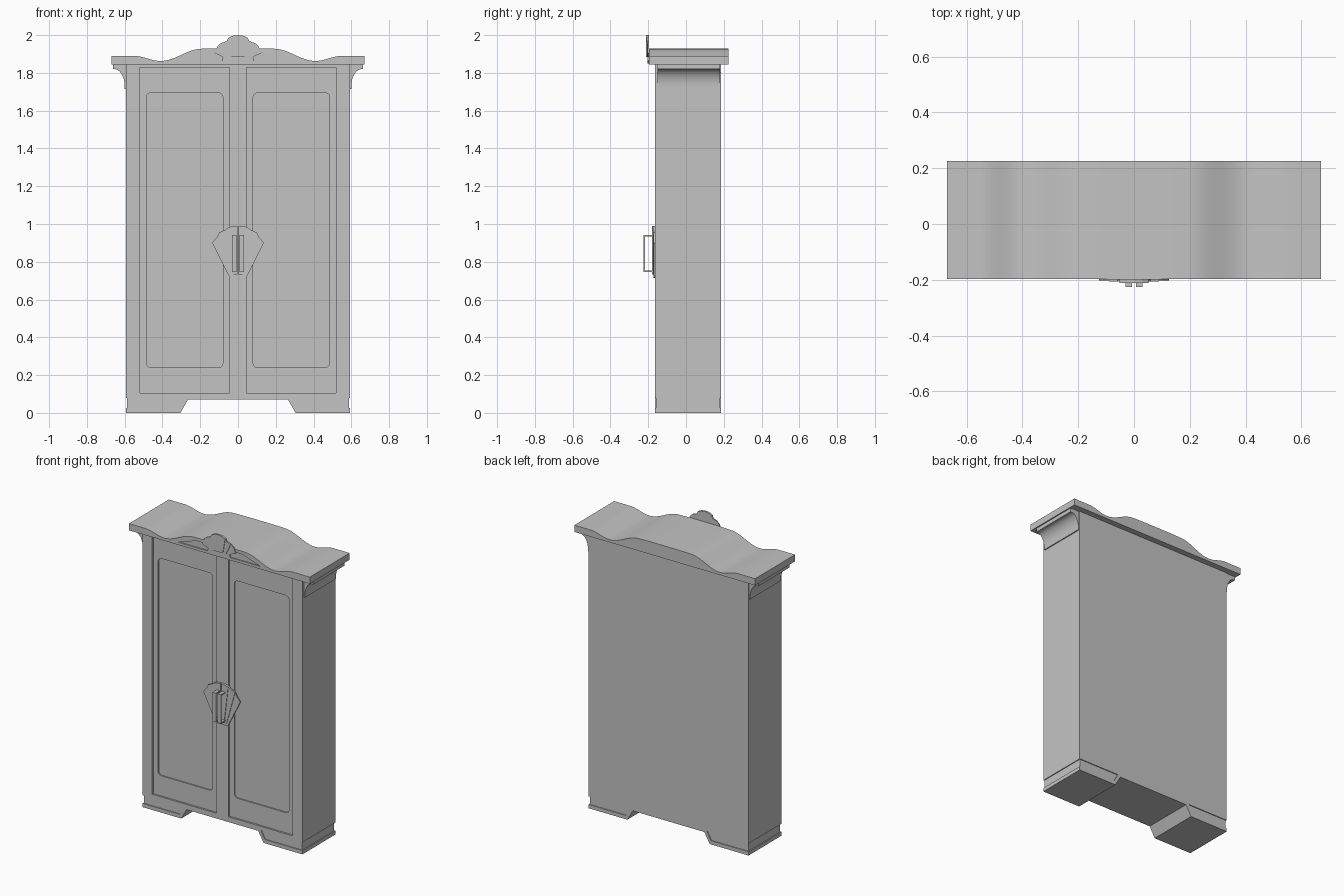
import bpy, bmesh, math

cube = bpy.data.objects.get("Cube")
if cube:
    bpy.data.objects.remove(cube, do_unlink=True)

grey = bpy.data.materials.new("plain grey")
grey.use_nodes = True
grey.diffuse_color = (0.55, 0.55, 0.55, 1)
grey.node_tree.nodes["Principled BSDF"].inputs["Base Color"].default_value = (0.55, 0.55, 0.55, 1)

W, FRONT, BACK = 0.593, -0.165, 0.185     # half width and depth of the carcass
TOP = 1.845


def prism(name, outline, y0, y1, side=1, smooth=False):
    """Extrude an x-z outline from y0 to y1; side=-1 mirrors it."""
    bm = bmesh.new()
    face = bm.faces.new([bm.verts.new((side * x, y0, z)) for x, z in outline])
    ext = bmesh.ops.extrude_face_region(bm, geom=[face])
    verts = [v for v in ext["geom"] if isinstance(v, bmesh.types.BMVert)]
    bmesh.ops.translate(bm, verts=verts, vec=(0, y1 - y0, 0))
    bmesh.ops.recalc_face_normals(bm, faces=bm.faces)
    mesh = bpy.data.meshes.new(name)
    bm.to_mesh(mesh)
    bm.free()
    mesh.materials.append(grey)
    obj = bpy.data.objects.new(name, mesh)
    bpy.context.collection.objects.link(obj)
    if smooth:
        select(obj)
        bpy.ops.object.shade_smooth_by_angle(angle=math.radians(30))
    return obj


def select(obj):
    bpy.ops.object.select_all(action="DESELECT")
    obj.select_set(True)
    bpy.context.view_layer.objects.active = obj


def rect(x0, x1, z0, z1, r=0, steps=5):
    """Rectangle outline with optionally rounded corners."""
    if not r:
        return [(x0, z0), (x1, z0), (x1, z1), (x0, z1)]
    centres = [(x1 - r, z1 - r), (x0 + r, z1 - r), (x0 + r, z0 + r), (x1 - r, z0 + r)]
    pts = []
    for q, (cx, cz) in enumerate(centres):
        for i in range(steps + 1):
            a = math.pi / 2 * (q + i / steps)
            pts.append((cx + r * math.cos(a), cz + r * math.sin(a)))
    return pts


def carve(obj, outline, depth_y, side):
    """Sink a recess into the front of obj, down to depth_y."""
    cutter = prism("cutter", outline, -0.4, depth_y, side)
    cutter.hide_render = True
    mod = obj.modifiers.new("recess", "BOOLEAN")
    mod.operation, mod.solver, mod.object = "DIFFERENCE", "EXACT", cutter
    select(obj)
    bpy.ops.object.modifier_apply(modifier=mod.name)
    bpy.data.objects.remove(cutter, do_unlink=True)


SIDES = (("left", 1), ("right", -1))

# Carcass with two sunken doors, each with a rounded sunken panel
carcass = prism("carcass", rect(-W, W, 0.08, TOP), FRONT, BACK)
for _, s in SIDES:
    carve(carcass, rect(0.045, 0.52, 0.105, 1.828), FRONT + 0.012, s)
    carve(carcass, rect(0.08, 0.485, 0.24, 1.695, r=0.025), FRONT + 0.02, s)

# Base rail and splayed feet with a sunken band
prism("base_rail", rect(-0.27, 0.27, 0.07, 0.08), FRONT, BACK)
rim = [(W, 0), (0.305, 0), (0.265, 0.07), (0.265, 0.08), (0.285, 0.08), (0.315, 0.025), (W, 0.025)]
core = [(W - 0.006, 0.02), (0.31, 0.02), (0.28, 0.08), (W - 0.006, 0.08)]
for word, s in SIDES:
    prism(word + "_foot", rim, FRONT, BACK, s)
    prism(word + "_foot_core", core, FRONT + 0.006, BACK - 0.006, s)

# Coved brackets under the cornice ends
cove = [(W - 0.01, TOP), (W - 0.01, 1.715), (0.6, 1.715)]
for i in range(11):
    a = math.pi / 2 * i / 10
    cove.append((0.655 - 0.055 * math.cos(a), 1.73 + 0.09 * math.sin(a)))
cove += [(0.662, 1.82), (0.662, TOP)]
for word, s in SIDES:
    prism(word + "_cove_bracket", cove, -0.15, 0.18, s, smooth=True)


# Cornice with a wavy top
def wave(x0, z0, x1, z1, n=12):
    return [(x0 + (x1 - x0) * i / n,
             z0 + (z1 - z0) * (1 - math.cos(math.pi * i / n)) / 2) for i in range(n + 1)]


half = [(0.67, TOP), (0.67, 1.89)] + wave(0.55, 1.89, 0.41, 1.863) + wave(0.41, 1.863, 0.19, 1.928)[1:]
half.append((0.1, 1.93))
cornice = prism("cornice", half + [(-x, z) for x, z in reversed(half)], -0.197, 0.225)
for _, s in SIDES:
    carve(cornice, [(0.305, 1.863), (0.17, 1.908), (0.05, 1.908), (0.05, 1.863)], -0.19, s)
select(cornice)
bpy.ops.object.shade_smooth_by_angle(angle=math.radians(25))


# Fan ornaments: a scalloped plate with raised ribs stepping up to the middle
def fan(name, scallops, foot, y, thick, gap, side):
    """scallops run from the middle outwards, foot closes the outline below."""
    inner = [(gap, scallops[0][1])]
    prism(name + "_plate", inner + scallops[1:] + foot + [(gap, foot[-1][1])], y - thick, y, side)
    fx, fz = foot[0]
    for k, keep in enumerate((5, 3)):
        t = keep / 7
        rib = inner + scallops[1:keep] + [(max(fx * t, gap + 0.006), fz), (gap, fz)]
        prism(f"{name}_rib_{k + 1}", rib, y - thick - 0.004 * (k + 1), y, side)


crest = [(0, 2.0), (0.03, 1.996), (0.052, 1.985), (0.06, 1.968), (0.09, 1.958), (0.108, 1.942), (0.125, 1.905)]
crest_foot = [(0.08, 1.885), (0.085, 1.865), (0.03, 1.85)]
grip = [(0, 0.99), (0.03, 0.988), (0.052, 0.982), (0.066, 0.97), (0.1, 0.955), (0.112, 0.93), (0.137, 0.9)]
grip_foot = [(0.053, 0.733), (0.045, 0.72), (0.025, 0.715)]
for word, s in SIDES:
    fan(word + "_crest_fan", crest, crest_foot, -0.197, 0.006, 0, s)
    fan(word + "_handle_fan", grip, grip_foot, FRONT, 0.007, 0.002, s)
    # Pull bar standing off on two posts
    prism(word + "_pull_bar", rect(0.007, 0.031, 0.747, 0.942), -0.225, -0.217, s)
    for end, z in (("lower", 0.747), ("upper", 0.934)):
        prism(f"{word}_{end}_pull_post", rect(0.007, 0.031, z, z + 0.008), -0.22, FRONT, s)
